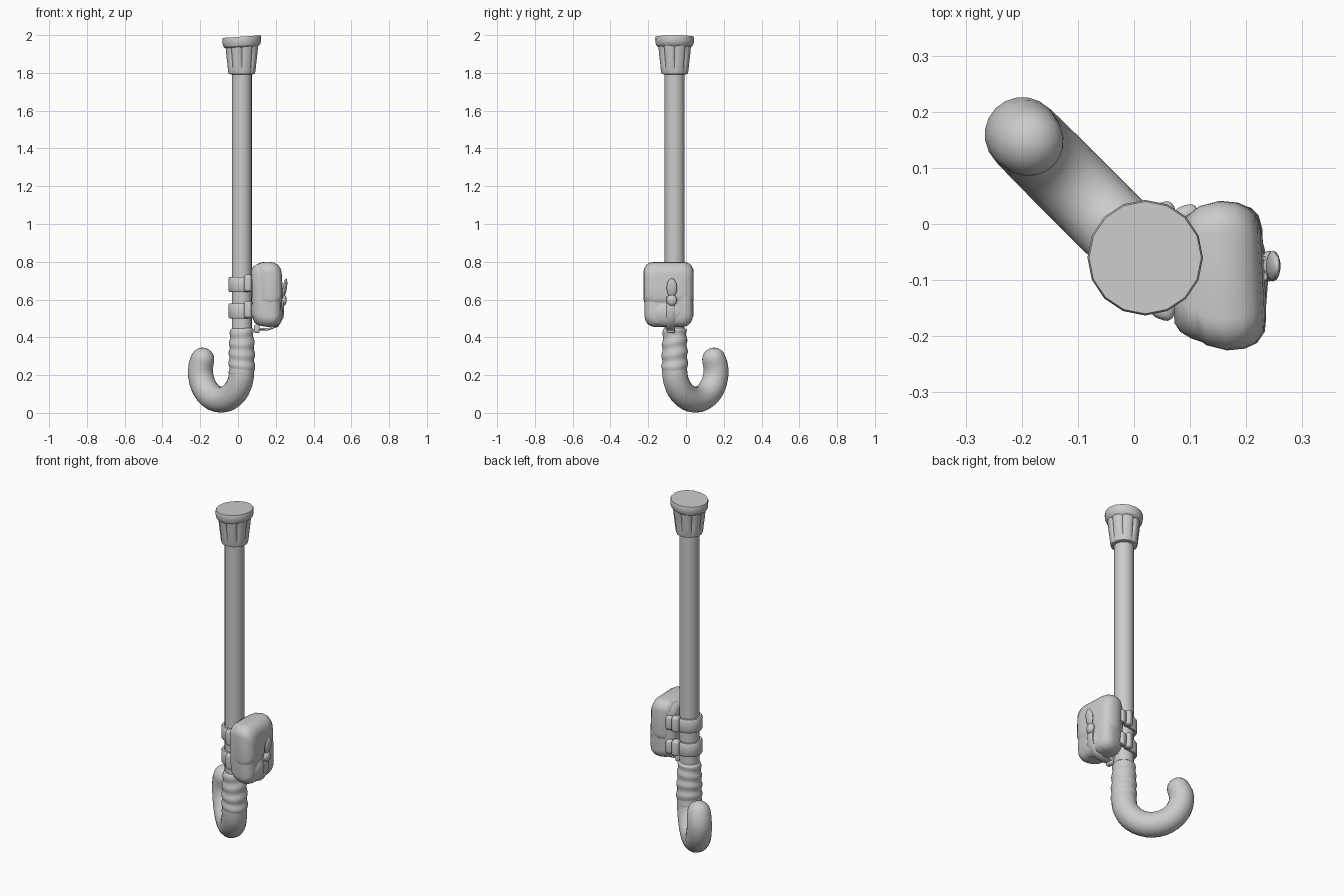
import bpy, bmesh, math
from mathutils import Vector, Matrix

cube = bpy.data.objects.get("Cube")
if cube:
    bpy.data.objects.remove(cube)

grey = bpy.data.materials.new("plain grey")
grey.use_nodes = True
COLOUR = (0.6, 0.6, 0.6, 1)
grey.diffuse_color = COLOUR
grey.node_tree.nodes["Principled BSDF"].inputs["Base Color"].default_value = COLOUR

AXIS = Vector((0.02, -0.06, 0))          # centre line of the shaft
HOOK_DIR = Vector((-1, 1, 0)).normalized()


def finish(name, bm, angle=40):
    bmesh.ops.recalc_face_normals(bm, faces=bm.faces)
    mesh = bpy.data.meshes.new(name)
    bm.to_mesh(mesh)
    bm.free()
    mesh.materials.append(grey)
    obj = bpy.data.objects.new(name, mesh)
    bpy.context.collection.objects.link(obj)
    bpy.ops.object.select_all(action='DESELECT')
    obj.select_set(True)
    bpy.context.view_layer.objects.active = obj
    bpy.ops.object.shade_smooth_by_angle(angle=math.radians(angle))
    return obj


def loft(name, rings, angle=40):
    """Skin a list of equal rings of points and close both ends."""
    bm = bmesh.new()
    loops = [[bm.verts.new(p) for p in ring] for ring in rings]
    n = len(loops[0])
    for a, b in zip(loops, loops[1:]):
        for i in range(n):
            j = (i + 1) % n
            bm.faces.new((a[i], a[j], b[j], b[i]))
    bm.faces.new(loops[0])
    bm.faces.new(loops[-1])
    return finish(name, bm, angle)


def turned(name, profile, n, shape=lambda a, z: 1, tilt=0, angle=40):
    """Round part about the shaft axis; shape varies the radius."""
    rings = []
    for r, z in profile:
        ring = []
        for i in range(n):
            a = math.tau * i / n
            x, y = math.cos(a), math.sin(a)
            k = r * shape(a, z)
            ring.append(AXIS + Vector((k * x, k * y, z + tilt * r * x)))
        rings.append(ring)
    return loft(name, rings, angle)


def blob(name, centre, size, lean=0):
    bm = bmesh.new()
    bmesh.ops.create_uvsphere(bm, u_segments=16, v_segments=10, radius=0.5)
    m = Matrix.Translation(centre) @ Matrix.Rotation(lean, 4, 'Y') @ Matrix.Diagonal((*size, 1))
    bm.transform(m)
    return finish(name, bm)


def block(name, centre, size, turn=0, bevel=0.014):
    bm = bmesh.new()
    bmesh.ops.create_cube(bm, size=1)
    bm.transform(Matrix.Diagonal((*size, 1)))
    bmesh.ops.bevel(bm, geom=bm.edges[:], offset=bevel, segments=3, profile=0.5, affect='EDGES')
    bm.transform(Matrix.Translation(centre) @ Matrix.Rotation(turn, 4, 'Z'))
    return finish(name, bm)


def ribbon(name, path, depth, across):
    """Flat band: path of (point, outward normal), set wide along across."""
    rings = []
    for p, out in path:
        p, out = Vector(p), Vector(out).normalized()
        ring = []
        for s, t in ((-1, 0), (-1, .7), (-.8, 1), (.8, 1), (1, .7), (1, 0)):
            ring.append(p + across * s + out * depth * t)
        rings.append(ring)
    return loft(name, rings, 50)


# Shaft
turned("shaft", [(0.053, 0.4), (0.053, 1.82)], 24)


# Fluted foot cap with a wide, slightly tilted rim
def flutes(a, z):
    depth = 0.11 if 1.83 < z < 1.94 else 0.03
    return 1 - depth * max(0, math.cos(8 * a)) ** 3


turned("cap_body", [(0.05, 1.79), (0.07, 1.795), (0.074, 1.81), (0.077, 1.84), (0.082, 1.88),
                    (0.087, 1.93), (0.09, 1.955), (0.09, 1.965)], 64, flutes)
turned("cap_rim", [(0.085, 1.935), (0.097, 1.945), (0.102, 1.96), (0.103, 1.982),
                   (0.1, 1.992)], 16, tilt=0.07, angle=30)

# Wrapped grip with tilted folds
profile = []
STEPS = 28
for i in range(STEPS + 1):
    t = i / STEPS
    r = 0.068 - 0.008 * t + 0.003 * math.sin(math.pi * t)
    if i in (0, STEPS):
        r -= 0.008
    profile.append((r, 0.2 + 0.25 * t))
turned("wrapped_grip", profile, 28,
       lambda a, z: 1 + 0.045 * math.sin(z * 105 + 1.3 * math.sin(a + z * 9)), angle=60)

# Curved handle: straight start, half circle, curled rounded tip
R, MID = 0.155, 0.225
path = [(0, 0.32, 0.06), (0, 0.27, 0.064)]
for i in range(19):
    a = math.pi * i / 18
    path.append((R - R * math.cos(a), MID - R * math.sin(a), 0.067 + 0.002 * math.sin(a)))
path += [(0.305, 0.255, 0.066), (0.293, 0.285, 0.063)]
tip, way = Vector((0.293, 0.285)), Vector((-0.45, 0.9)).normalized()
for i in range(1, 7):
    a = math.radians(14 * i)
    q = tip + way * 0.06 * math.sin(a)
    path.append((q.x, q.y, 0.062 * math.cos(a)))
rings = []
side = HOOK_DIR.cross(Vector((0, 0, 1)))
for i, (d, z, r) in enumerate(path):
    d0, z0, _ = path[max(i - 1, 0)]
    d1, z1, _ = path[min(i + 1, len(path) - 1)]
    along = (HOOK_DIR * (d1 - d0) + Vector((0, 0, z1 - z0))).normalized()
    up = along.cross(side)
    c = AXIS + HOOK_DIR * d + Vector((0, 0, z))
    rings.append([c + (side * math.cos(k * math.tau / 20) + up * math.sin(k * math.tau / 20)) * r
                  for k in range(20)])
loft("curved_handle", rings, 60)


# Pouch: rounded rectangles stacked outward from the shaft
def pouch_ring(x, half_y, half_z, corner, cy=-0.092, cz=0.625, skew=0.0):
    ring = []
    for q in range(4):
        for s in range(7):
            a = math.pi / 2 * (q + s / 6)
            sy = 1 if q in (0, 3) else -1
            sz = 1 if q < 2 else -1
            y = sy * (half_y - corner) + corner * math.cos(a)
            z = sz * (half_z - corner) + corner * math.sin(a)
            ring.append(Vector((x - skew * y - 0.03 * z, cy + y, cz + z)))
    return ring


loft("pouch_body", [pouch_ring(*s) for s in (
    (0.075, 0.085, 0.13, 0.05), (0.085, 0.1, 0.15, 0.055), (0.105, 0.112, 0.162, 0.055),
    (0.135, 0.122, 0.168, 0.055), (0.165, 0.127, 0.17, 0.055), (0.185, 0.127, 0.167, 0.055),
    (0.205, 0.121, 0.16, 0.055), (0.219, 0.108, 0.147, 0.055), (0.226, 0.085, 0.125, 0.05))], 60)
# Flap over the upper part and the raised side pocket edge
loft("pouch_flap", [pouch_ring(x, y, z, c, cz=0.676, skew=0.05) for x, y, z, c in (
    (0.1, 0.105, 0.108, 0.05), (0.125, 0.124, 0.12, 0.052), (0.16, 0.133, 0.124, 0.055),
    (0.19, 0.13, 0.12, 0.055), (0.212, 0.12, 0.108, 0.055), (0.227, 0.1, 0.085, 0.05),
    (0.231, 0.075, 0.06, 0.04))], 60)
blob("pouch_lower_bulge", (0.195, -0.1, 0.53), (0.088, 0.23, 0.15))

# Toggle fastening
blob("toggle_peg", (0.248, -0.075, 0.662), (0.022, 0.055, 0.1), 0.15)
blob("toggle_knob", (0.241, -0.075, 0.597), (0.034, 0.055, 0.06))
Y = Vector((0, 0.022, 0))
ribbon("closing_strap", [((0.225, -0.08, 0.62), (1, 0, 0)), ((0.232, -0.08, 0.56), (1, 0, 0)),
                         ((0.23, -0.08, 0.51), (1, 0, -.2)), ((0.205, -0.08, 0.465), (1, 0, -1)),
                         ((0.16, -0.08, 0.448), (0, 0, -1)), ((0.1, -0.08, 0.45), (0, 0, -1))], 0.012, Y)
block("strap_end", (0.1, -0.08, 0.445), (0.03, 0.045, 0.045), bevel=0.01)

# Two straps round the shaft with padded loops on both sides
for label, z in (("upper", 0.68), ("lower", 0.54)):
    path = [((0.11, 0.012, z), (0, 1, 0))]
    for i in range(17):
        a = math.pi / 2 + math.pi * i / 16
        out = Vector((math.cos(a), math.sin(a), 0))
        path.append((AXIS + out * 0.055 + Vector((0, 0, z)), out))
    path.append(((0.11, -0.135, z), (0, -1, 0)))
    ribbon(label + "_strap", path, 0.016, Vector((0, 0, 0.039)))
    for face, y in (("front", -0.146), ("back", 0.014)):
        turn = -0.35 if y < -0.1 else 0.3
        block(f"{label}_{face}_loop", (0.055, y, z + 0.007), (0.042, 0.05, 0.09), turn)
        block(f"{label}_{face}_pad", (0.097, y - 0.006, z + 0.004), (0.042, 0.052, 0.08), turn)
